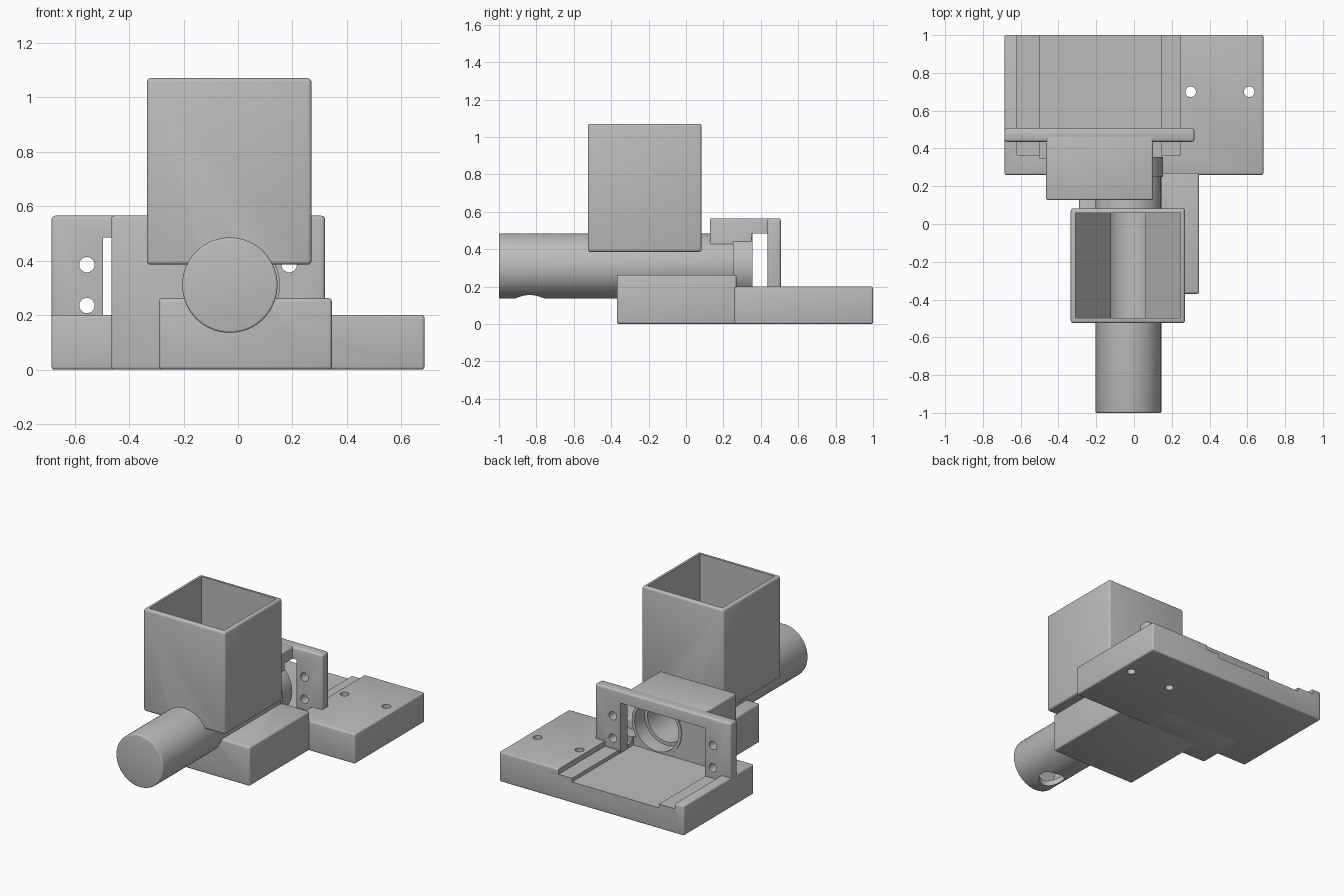
import bpy, bmesh, math
from mathutils import Matrix, Vector

if "Cube" in bpy.data.objects:
    bpy.data.objects.remove(bpy.data.objects["Cube"])

grey = bpy.data.materials.new("plain_grey")
grey.use_nodes = True
grey.diffuse_color = (0.5, 0.5, 0.5, 1)
grey.node_tree.nodes["Principled BSDF"].inputs["Base Color"].default_value = (0.5, 0.5, 0.5, 1)

AXIS_X, AXIS_Z = -0.03, 0.31   # centre line of the feed tube


def finish(name, bm):
    bmesh.ops.recalc_face_normals(bm, faces=bm.faces)
    mesh = bpy.data.meshes.new(name)
    bm.to_mesh(mesh)
    bm.free()
    mesh.materials.append(grey)
    obj = bpy.data.objects.new(name, mesh)
    bpy.context.collection.objects.link(obj)
    return obj


def box(name, x, y, z, bevel=0.0):
    bm = bmesh.new()
    size = [b - a for a, b in (x, y, z)]
    mid = [(a + b) / 2 for a, b in (x, y, z)]
    bmesh.ops.create_cube(bm, size=1, matrix=Matrix.Translation(mid) @ Matrix.Diagonal((*size, 1)))
    if bevel:
        bmesh.ops.bevel(bm, geom=bm.edges[:], offset=bevel, segments=3, profile=0.5, affect='EDGES')
    return finish(name, bm)


def rod(name, start, end, radius, bevel=0.0, sides=64):
    a, b = Vector(start), Vector(end)
    turn = (b - a).to_track_quat('Z', 'Y').to_matrix().to_4x4()
    bm = bmesh.new()
    bmesh.ops.create_cone(bm, cap_ends=True, segments=sides, radius1=radius, radius2=radius,
                          depth=(b - a).length, matrix=Matrix.Translation((a + b) / 2) @ turn)
    if bevel:
        rims = [e for e in bm.edges if any(len(f.verts) > 4 for f in e.link_faces)]
        bmesh.ops.bevel(bm, geom=rims, offset=bevel, segments=3, profile=0.5, affect='EDGES')
    return finish(name, bm)


def along_y(name, y0, y1, radius, bevel=0.0):
    return rod(name, (AXIS_X, y0, AXIS_Z), (AXIS_X, y1, AXIS_Z), radius, bevel)


def prism(name, profile, y0, y1):
    bm = bmesh.new()
    face = bm.faces.new([bm.verts.new((x, y0, z)) for x, z in profile])
    out = bmesh.ops.extrude_face_region(bm, geom=[face])
    bmesh.ops.translate(bm, vec=(0, y1 - y0, 0),
                        verts=[v for v in out["geom"] if isinstance(v, bmesh.types.BMVert)])
    return finish(name, bm)


def activate(obj):
    bpy.ops.object.select_all(action='DESELECT')
    obj.select_set(True)
    bpy.context.view_layer.objects.active = obj


def carve(obj, cutters):
    activate(obj)
    for cutter in cutters:
        mod = obj.modifiers.new("cut", 'BOOLEAN')
        mod.operation = 'DIFFERENCE'
        mod.solver = 'EXACT'
        mod.object = cutter
        bpy.ops.object.modifier_apply(modifier=mod.name)


# Solid parts
base = box("base_plate", (-0.685, 0.685), (0.26, 1.0), (0, 0.2), 0.01)
front = box("front_foot", (-0.29, 0.345), (-0.37, 0.27), (0, 0.262), 0.012)
housing = box("motor_housing", (-0.465, 0.1), (0.127, 0.47), (0, 0.565), 0.01)
wall = box("mounting_wall", (-0.685, 0.32), (0.435, 0.508), (0.15, 0.565), 0.014)
tube = along_y("feed_tube", -1.0, 0.26, 0.175, 0.008)
flange = along_y("tube_flange", 0.25, 0.355, 0.184)
hopper = box("hopper", (-0.335, 0.27), (-0.525, 0.083), (0.385, 1.07), 0.014)

# Cutters
bore = along_y("bore_cutter", -0.97, 0.4, 0.14)
counterbore = along_y("counterbore_cutter", 0.25, 0.42, 0.163)
funnel = prism("funnel_cutter",
               [(-0.31, 1.2), (0.245, 1.2), (0.245, 0.68), (0.055, 0.41),
                (0.055, 0.32), (-0.12, 0.32), (-0.12, 0.41), (-0.31, 0.68)], -0.497, 0.057)
bay = box("bay_cutter", (-0.495, 0.13), (0.35, 0.6), (0.135, 0.485))
tray = box("tray_cutter", (-0.62, 0.245), (0.365, 1.1), (0.165, 0.4))
groove = box("groove_cutter", (-0.5, 0.145), (0.35, 1.1), (0.14, 0.4))
outlet = rod("outlet_cutter", (AXIS_X, -0.835, 0), (AXIS_X, -0.835, 0.3), 0.08)
plate_holes = [rod("plate_hole_cutter", (x, 0.7, -0.1), (x, 0.7, 0.3), 0.028, sides=32)
               for x in (0.3, 0.61)]
wall_holes = [rod("wall_hole_cutter", (x, 0.3, z), (x, 0.6, z), 0.028, sides=32)
              for x in (-0.555, 0.188) for z in (0.235, 0.385)]

# Hollow out each part
carve(base, [groove, tray, bore, counterbore] + plate_holes)
carve(front, [bore, counterbore])
carve(housing, [bay, bore, counterbore])
carve(wall, [bay] + wall_holes)
carve(tube, [bore, counterbore, funnel, outlet])
carve(flange, [bore, counterbore])
carve(hopper, [funnel, bore])

for cutter in [bore, counterbore, funnel, bay, tray, groove, outlet] + plate_holes + wall_holes:
    bpy.data.objects.remove(cutter)

for part in (base, front, housing, wall, tube, flange, hopper):
    activate(part)
    bpy.ops.object.shade_smooth_by_angle(angle=math.radians(35))
